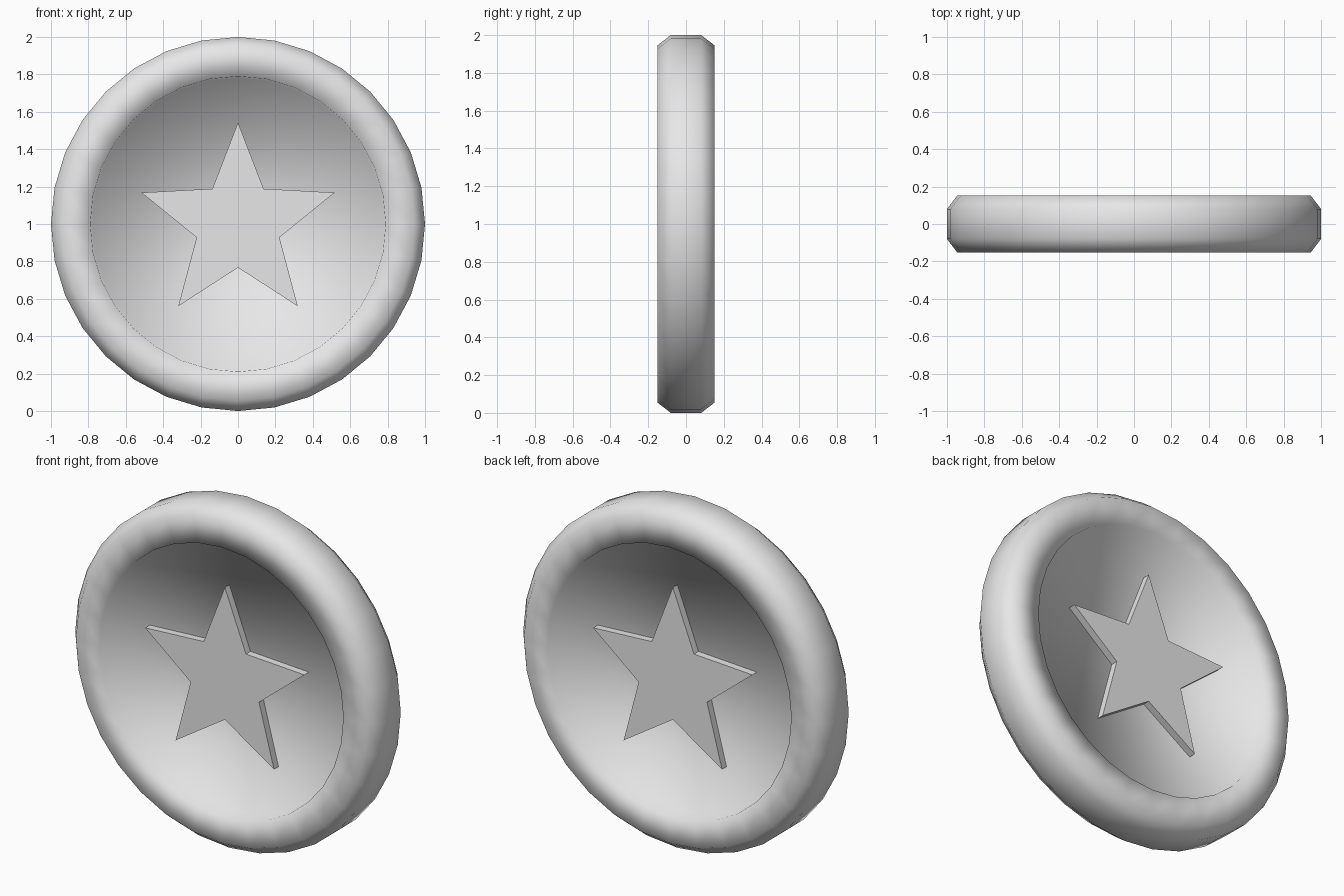
import bpy, bmesh
from math import sin, cos, pi

cube = bpy.data.objects.get("Cube")
if cube:
    bpy.data.objects.remove(cube, do_unlink=True)

grey = bpy.data.materials.new("light_grey")
grey.use_nodes = True
grey.diffuse_color = (0.8, 0.8, 0.8, 1)
grey.node_tree.nodes["Principled BSDF"].inputs["Base Color"].default_value = (0.8, 0.8, 0.8, 1)


def ring(bm, radii, y):
    """Loop of vertices around the y axis, starting at the top; radii repeat if several."""
    n = len(radii)
    return [bm.verts.new((r * sin(2 * pi * i / n), y, 1 + r * cos(2 * pi * i / n)))
            for i, r in enumerate(radii)]


def loft(name, loops, smooth):
    """Skin a list of (radii, y) loops and cap both ends."""
    bm = bmesh.new()
    rings = [ring(bm, radii, y) for radii, y in loops]
    for a, b in zip(rings, rings[1:]):
        for i in range(len(a)):
            j = (i + 1) % len(a)
            bm.faces.new((a[i], a[j], b[j], b[i]))
    bm.faces.new(rings[0])
    bm.faces.new(rings[-1])
    bmesh.ops.recalc_face_normals(bm, faces=bm.faces)
    for f in bm.faces:
        f.smooth = smooth
    mesh = bpy.data.meshes.new(name)
    bm.to_mesh(mesh)
    bm.free()
    mesh.materials.append(grey)
    obj = bpy.data.objects.new(name, mesh)
    bpy.context.collection.objects.link(obj)
    return obj


# Coin body: chamfered rim with a recessed floor on both sides
half = [(0.78, 0.08), (0.79, 0.152), (0.945, 0.152), (1.0, 0.08)]
profile = [(r, -y) for r, y in half] + [(r, y) for r, y in reversed(half)]
loft("coin_body", [([r] * 32, y) for r, y in profile], True)

# Raised five-pointed star standing out of both floors
star = [0.543, 0.233] * 5
loft("raised_star", [(star, -0.122), (star, 0.122)], False)
